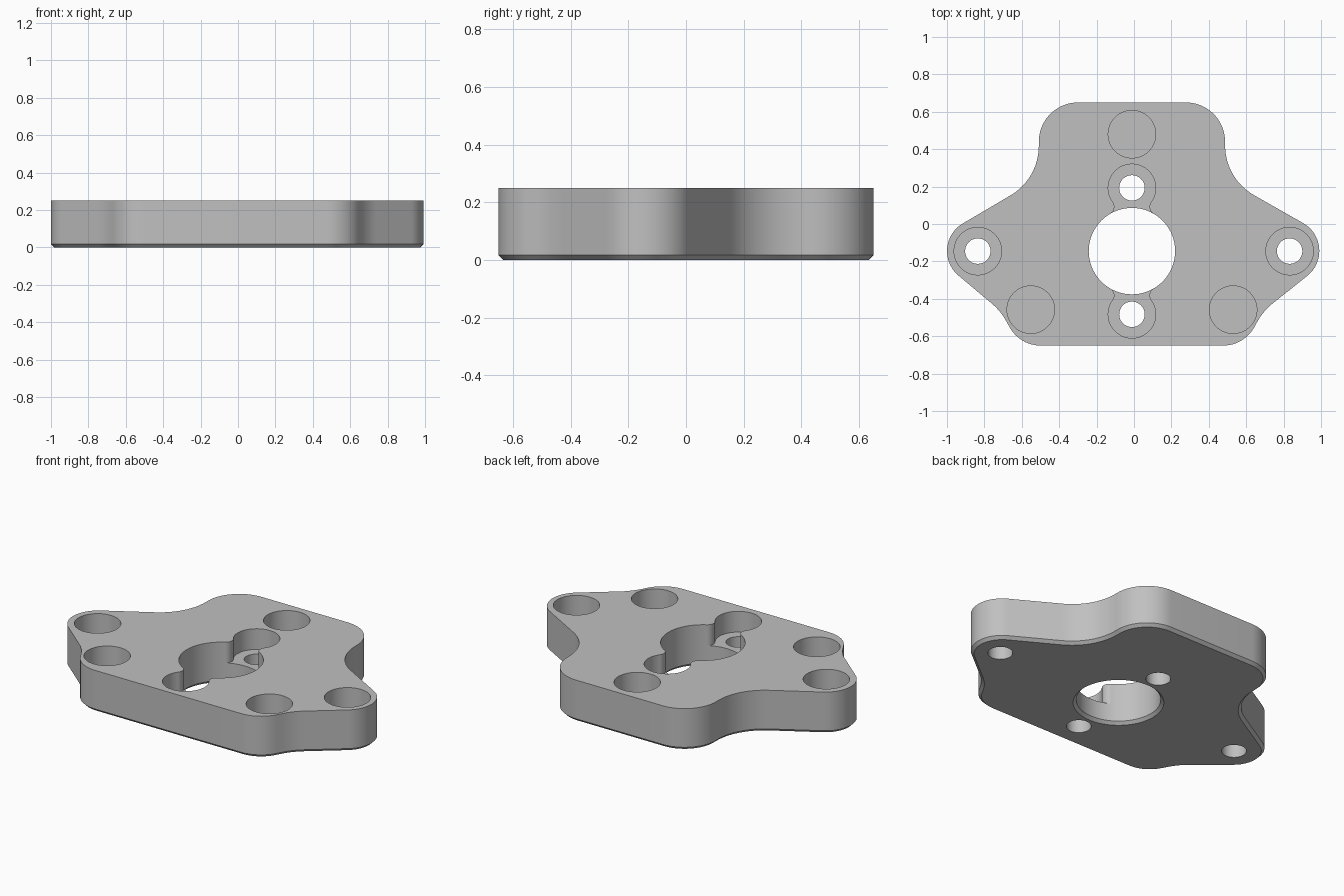
import bpy, bmesh, math
from mathutils import Vector

cube = bpy.data.objects.get("Cube")
if cube:
    bpy.data.objects.remove(cube, do_unlink=True)

HEIGHT, CHAMFER = 0.25, 0.017
FLOOR = 0.125                       # level of the pocket floors
CX, CY = -0.011, -0.145             # bore centre
BORE, POCKET, HOLE = 0.231, 0.127, 0.068
PITCH, FILLET = 0.338, 0.043        # bore-to-screw distance, neck rounding

grey = bpy.data.materials.new("plain grey")
grey.use_nodes = True
colour = (0.53, 0.53, 0.53, 1)
grey.diffuse_color = colour
grey.node_tree.nodes["Principled BSDF"].inputs["Base Color"].default_value = colour


def loft(name, rings):
    """Solid from equal-length rings of points, given as (2D points, z)."""
    bm = bmesh.new()
    loops = [[bm.verts.new((p[0], p[1], z)) for p in pts] for pts, z in rings]
    n = len(loops[0])
    for low, high in zip(loops, loops[1:]):
        for i in range(n):
            j = (i + 1) % n
            bm.faces.new((low[i], low[j], high[j], high[i]))
    bm.faces.new(loops[0])
    bm.faces.new(loops[-1])
    bmesh.ops.recalc_face_normals(bm, faces=bm.faces)
    mesh = bpy.data.meshes.new(name)
    bm.to_mesh(mesh)
    bm.free()
    mesh.materials.append(grey)
    obj = bpy.data.objects.new(name, mesh)
    bpy.context.collection.objects.link(obj)
    return obj


def circle(x, y, r, n=72):
    return [(x + r * math.cos(math.tau * i / n), y + r * math.sin(math.tau * i / n))
            for i in range(n)]


def rounded(corners):
    """Polygon of (x, y, radius) corners with tangent arcs."""
    out = []
    for i, (x, y, r) in enumerate(corners):
        p = Vector((x, y))
        a = (Vector(corners[i - 1][:2]) - p).normalized()
        b = (Vector(corners[(i + 1) % len(corners)][:2]) - p).normalized()
        half = a.angle(b) / 2
        centre = p + (a + b).normalized() * (r / math.sin(half))
        start = p + a * (r / math.tan(half)) - centre
        end = p + b * (r / math.tan(half)) - centre
        sweep = math.atan2(start.x * end.y - start.y * end.x, start.dot(end))
        steps = max(4, round(abs(sweep) / math.radians(5)))
        for k in range(steps + 1):
            t = sweep * k / steps
            c, s = math.cos(t), math.sin(t)
            out.append(centre + Vector((start.x * c - start.y * s,
                                        start.x * s + start.y * c)))
    return out


def inset(pts, d):
    """Shrink a counter-clockwise outline by d."""
    out = []
    for i, p in enumerate(pts):
        a = (p - pts[i - 1]).normalized()
        b = (pts[(i + 1) % len(pts)] - p).normalized()
        n = Vector((-a.y - b.y, a.x + b.x)).normalized()
        out.append(p + n * d)
    return out


# Plate outline: bottom corner, waist, ear, shoulder, top corner
right = [(0.60 + CX, -0.65, 0.19), (0.702 + CX, -0.465, 0.32), (1.124, -0.12, 0.171),
         (0.498 + CX, 0.242, 0.306), (0.498 + CX, 0.65, 0.21)]
left = [(-x if x > 1 else 2 * CX - x, y, r) for x, y, r in reversed(right)]
outline = rounded(right + left)
plate = loft("mounting_plate", [(inset(outline, CHAMFER), 0), (outline, CHAMFER),
                                (outline, HEIGHT)])

# Central bore, flared at the underside
below, above = -0.02, HEIGHT + 0.05
flare = CHAMFER - below
cutters = [loft("bore_cutter", [(circle(CX, CY, BORE + flare), below),
                                (circle(CX, CY, BORE), CHAMFER),
                                (circle(CX, CY, BORE), above)])]

# Counterbored screw holes and blind pockets
screws = [(CX, CY + PITCH), (CX, CY - PITCH), (-0.835, CY), (0.832, CY)]
blind = [(CX, 0.48), (CX - 0.541, -0.458), (CX + 0.541, -0.458)]
for x, y in screws + blind:
    cutters.append(loft("pocket_cutter", [(circle(x, y, POCKET), FLOOR),
                                          (circle(x, y, POCKET), above)]))
for x, y in screws:
    cutters.append(loft("hole_cutter", [(circle(x, y, HOLE, 48), below),
                                        (circle(x, y, HOLE, 48), above)]))

# Rounded necks joining the bore to its two screw pockets
d1, d2 = BORE + FILLET, POCKET + FILLET
fy = (PITCH ** 2 + d1 ** 2 - d2 ** 2) / (2 * PITCH)
fx = math.sqrt(d1 ** 2 - fy ** 2)
a0 = math.atan2(-fy, -fx)
a1 = math.atan2(PITCH - fy, -fx) - math.tau
arc = []
for k in range(17):
    t = a0 + (a1 - a0) * k / 16
    arc.append((fx + FILLET * math.cos(t), fy + FILLET * math.sin(t)))
neck = arc + [(-x, y) for x, y in reversed(arc)]
for side in (1, -1):
    pts = [(CX + x, CY + side * y) for x, y in neck]
    cutters.append(loft("neck_cutter", [(pts, FLOOR), (pts, above)]))

# Cut everything out of the plate
bpy.ops.object.select_all(action='DESELECT')
plate.select_set(True)
bpy.context.view_layer.objects.active = plate
for cutter in cutters:
    cutter.hide_render = True
    mod = plate.modifiers.new("cut", 'BOOLEAN')
    mod.operation, mod.solver, mod.object = 'DIFFERENCE', 'EXACT', cutter
    bpy.ops.object.modifier_apply(modifier=mod.name)
    bpy.data.objects.remove(cutter, do_unlink=True)

bpy.ops.object.shade_smooth_by_angle(angle=math.radians(30))
